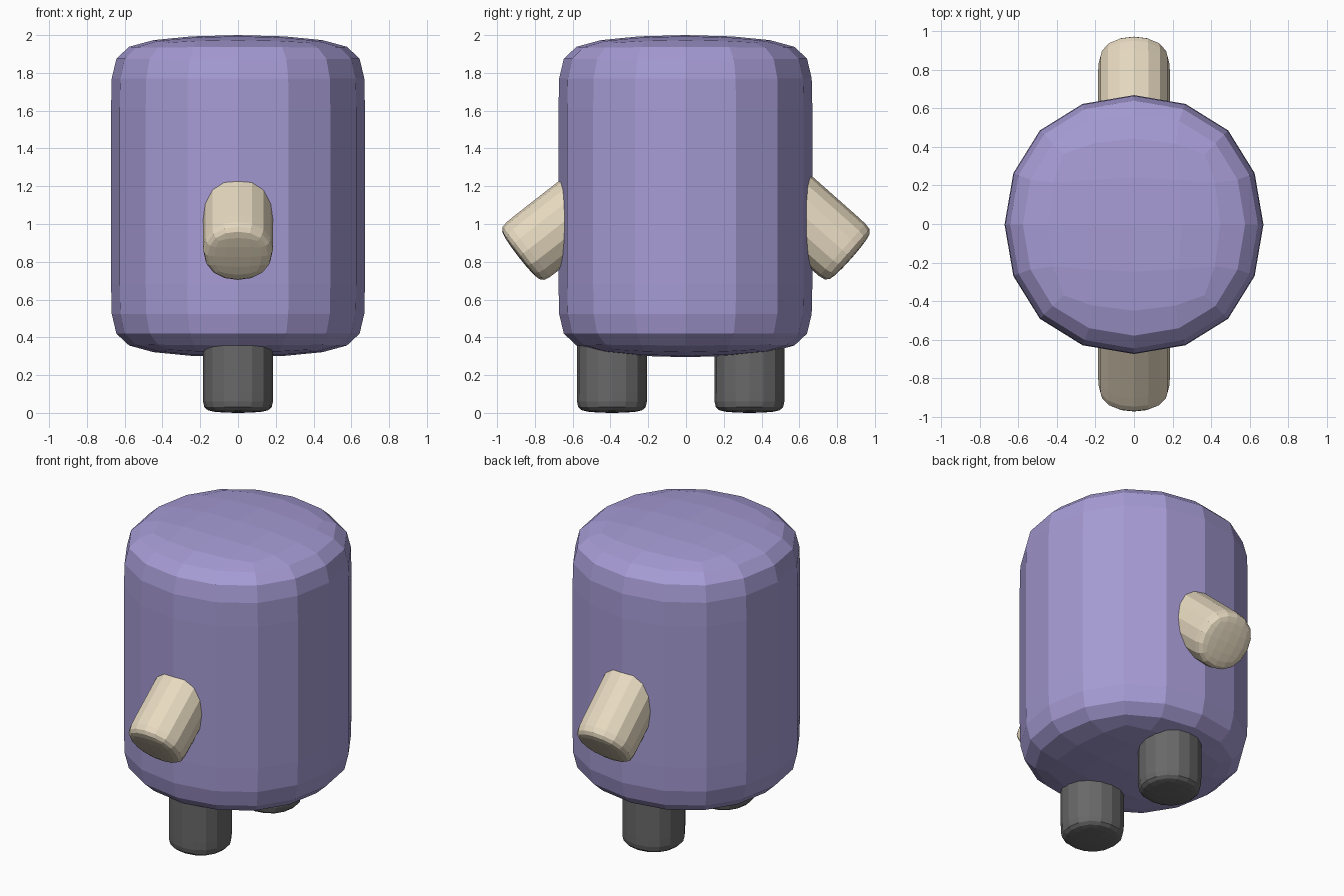
import bpy
from math import radians

if "Cube" in bpy.data.objects:
    bpy.data.objects.remove(bpy.data.objects["Cube"])


def material(name, rgb):
    m = bpy.data.materials.new(name)
    m.diffuse_color = (*rgb, 1)
    m.use_nodes = True
    m.node_tree.nodes["Principled BSDF"].inputs["Base Color"].default_value = m.diffuse_color
    return m


def soft_cylinder(name, radius, height, h, loc, mat, rot_x=0):
    """Subdivided box with a support loop near each end.
    Bottom cap centre is at the object's origin, body grows along +z."""
    a = radius * 48 / 44            # cage half width giving that limit radius
    lo, hi = -0.08 * h, height + 0.08 * h
    levels = [lo, lo + h, hi - h, hi]
    verts = [(x * a, y * a, z) for z in levels
             for x, y in ((-1, -1), (1, -1), (1, 1), (-1, 1))]
    faces = [(3, 2, 1, 0), (12, 13, 14, 15)]
    for k in range(0, 12, 4):
        for i in range(4):
            j = (i + 1) % 4
            faces.append((k + i, k + j, k + 4 + j, k + 4 + i))
    me = bpy.data.meshes.new(name)
    me.from_pydata(verts, [], faces)
    me.materials.append(mat)
    ob = bpy.data.objects.new(name, me)
    bpy.context.collection.objects.link(ob)
    ob.location = loc
    ob.rotation_euler.x = radians(rot_x)
    sub = ob.modifiers.new("Rounding", 'SUBSURF')
    sub.levels = sub.render_levels = 2
    return ob


purple = material("purple", (0.38, 0.33, 0.66))
cream = material("cream", (0.80, 0.70, 0.53))
dark = material("dark_grey", (0.14, 0.14, 0.14))

# Body
soft_cylinder("body", 0.672, 1.705, 0.23, (0, -0.003, 0.295), purple)

# Legs
for name, y in (("front_leg", -0.392), ("back_leg", 0.336)):
    soft_cylinder(name, 0.186, 0.52, 0.05, (0, y, 0.0), dark)

# Arms, angled down and outwards, rooted inside the body
for name, y, z, tilt in (("front_arm", -0.886, 0.825, -52),
                         ("back_arm", 0.877, 0.819, 48.5)):
    soft_cylinder(name, 0.186, 0.60, 0.05, (0, y, z), cream, tilt)
